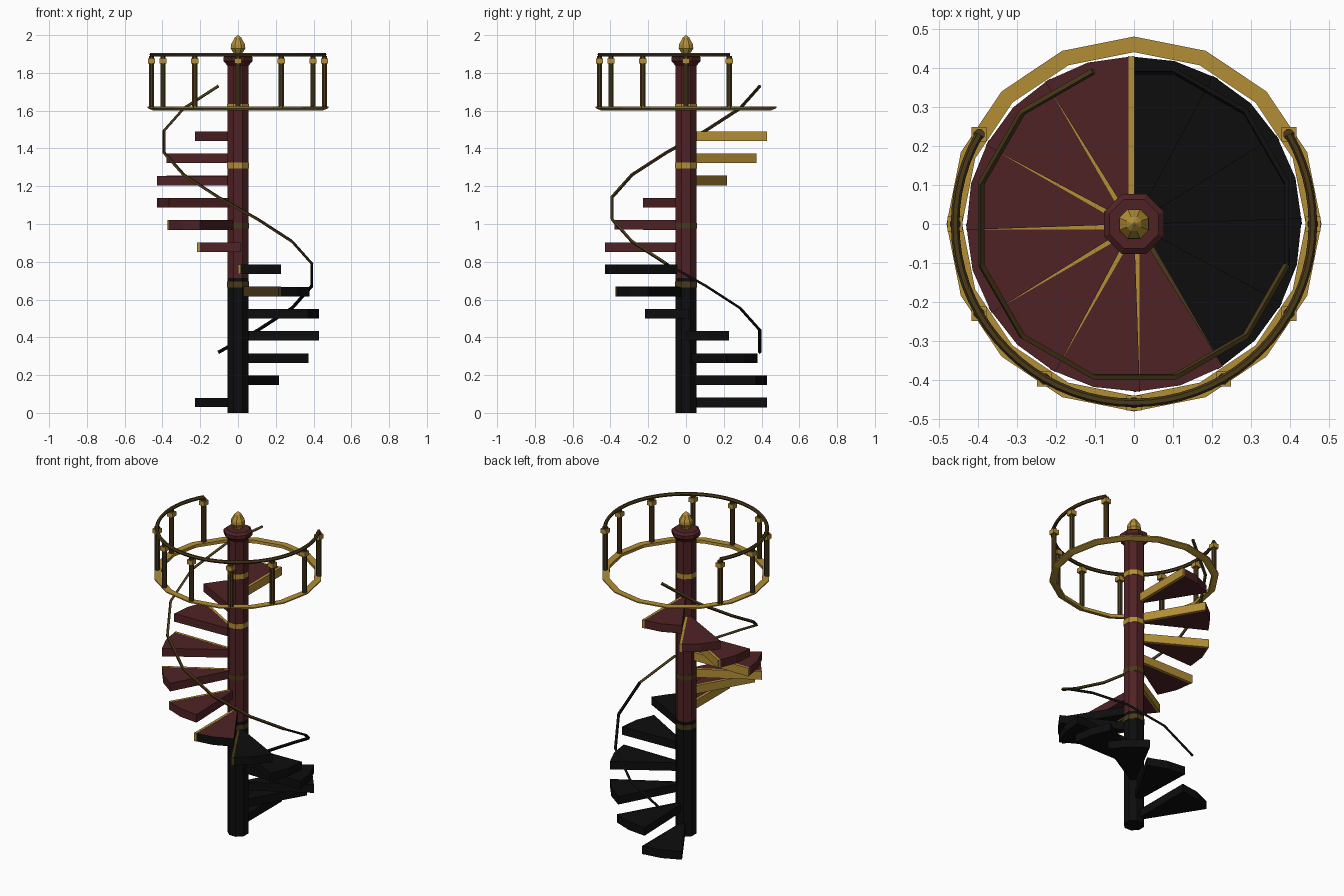
import bpy, bmesh, math
from math import cos, sin, radians, pi

if "Cube" in bpy.data.objects:
    bpy.data.objects.remove(bpy.data.objects["Cube"])


def material(name, rgb):
    m = bpy.data.materials.new(name)
    m.diffuse_color = (*rgb, 1)
    m.use_nodes = True
    m.node_tree.nodes["Principled BSDF"].inputs["Base Color"].default_value = m.diffuse_color
    return m


RED = material("dark_red", (0.080, 0.016, 0.018))
GOLD = material("gold", (0.45, 0.27, 0.035))
BROWN = material("dark_bronze", (0.070, 0.042, 0.010))
BLACK = material("black", (0.004, 0.004, 0.0045))


def finish(bm, name, *mats):
    bmesh.ops.recalc_face_normals(bm, faces=bm.faces)
    me = bpy.data.meshes.new(name)
    bm.to_mesh(me)
    bm.free()
    for m in mats:
        me.materials.append(m)
    ob = bpy.data.objects.new(name, me)
    bpy.context.collection.objects.link(ob)
    return ob


def lathe(name, profile, n, mat, centre=(0, 0), closed=False, turn=0.5):
    """Revolve an (r, z) profile; open profiles get end caps."""
    bm = bmesh.new()
    rings = [[bm.verts.new((centre[0] + r * cos(2 * pi * (i + turn) / n),
                            centre[1] + r * sin(2 * pi * (i + turn) / n), z))
              for i in range(n)] for r, z in profile]
    pairs = list(zip(rings, rings[1:]))
    if closed:
        pairs.append((rings[-1], rings[0]))
    else:
        bm.faces.new(rings[0])
        bm.faces.new(rings[-1])
    for a, b in pairs:
        for i in range(n):
            j = (i + 1) % n
            bm.faces.new((a[i], a[j], b[j], b[i]))
    return finish(bm, name, mat)


def prism(name, pts, z0, z1, *mats):
    bm = bmesh.new()
    lo = [bm.verts.new((x, y, z0)) for x, y in pts]
    hi = [bm.verts.new((x, y, z1)) for x, y in pts]
    bm.faces.new(lo)
    bm.faces.new(hi)
    for i in range(len(pts)):
        j = (i + 1) % len(pts)
        bm.faces.new((lo[i], lo[j], hi[j], hi[i]))
    return finish(bm, name, *mats)


def tube(name, pts, radius, mat, res=0):
    cu = bpy.data.curves.new(name, 'CURVE')
    cu.dimensions = '3D'
    cu.bevel_depth = radius
    cu.bevel_resolution = res
    cu.use_fill_caps = True
    sp = cu.splines.new('POLY')
    sp.points.add(len(pts) - 1)
    for p, co in zip(sp.points, pts):
        p.co = (*co, 1)
    sp.use_smooth = False
    cu.materials.append(mat)
    ob = bpy.data.objects.new(name, cu)
    bpy.context.collection.objects.link(ob)
    bpy.ops.object.select_all(action='DESELECT')
    ob.select_set(True)
    bpy.context.view_layer.objects.active = ob
    bpy.ops.object.convert(target='MESH')
    return ob


def polar(r, deg):
    return (r * cos(radians(deg)), r * sin(radians(deg)))


# Central column, its bands, capital and finial
COL = 0.060
lathe("column_lower", [(COL, 0), (COL, 0.715)], 8, BLACK)
lathe("column_upper", [(COL, 0.715), (COL, 1.85)], 8, RED)
for z, m in ((0.68, BROWN), (0.99, BROWN), (1.31, GOLD), (1.62, GOLD)):
    lathe("column_band", [(COL + 0.002, z - 0.015), (COL + 0.002, z + 0.015)], 8, m)
lathe("capital", [(COL, 1.838), (0.083, 1.862), (0.083, 1.884), (0.068, 1.896)], 8, RED)
lathe("finial", [(0.022, 1.89), (0.026, 1.905), (0.042, 1.93), (0.040, 1.95),
                 (0.020, 1.985), (0.003, 2.0)], 8, GOLD)

# Wedge steps with a nosing strip along the leading edge
RISE, R = 0.1175, 0.43
for k in range(13):
    a = 90 - 30 * k
    z = 0.055 + RISE * k
    outline = [polar(0.05, a), polar(R, a), polar(R, a + 16), polar(R, a + 32),
               polar(0.05, a + 32)]
    step = prism("step", outline, z - 0.025, z + 0.025, BLACK if k < 7 else RED, RED)
    if k == 6:  # the changeover step has a red tread
        for f in step.data.polygons:
            f.material_index = 1 if f.center.z > z + 0.02 else 0
    ux, uy = polar(1, a)
    nx, ny = -uy, ux
    strip = [(ux * r + nx * w, uy * r + ny * w)
             for r, w in ((0.05, -0.001), (R, -0.001), (R - 0.001, 0.014), (0.05, 0.014))]
    prism("step_nosing", strip, z - 0.0255, z + 0.0255,
          BLACK if k < 5 else BROWN if k == 5 else GOLD)

# Spiral handrail, black at the bottom
helix = [(*polar(0.405, 105 - 30 * k), 0.32 + RISE * k) for k in range(13)]
tube("handrail_lower", helix[:5], 0.009, BLACK)
tube("handrail_upper", helix[4:], 0.009, BROWN)

# Landing ring
lathe("landing_ring", [(0.44, 1.602), (0.452, 1.602), (0.48, 1.614), (0.48, 1.621),
                       (0.44, 1.621)], 16, GOLD, closed=True, turn=0)

# Balusters with square caps, and the curved top rail
for i in range(9):
    x, y = polar(0.458, 30 - 30 * i)
    lathe("baluster", [(0.015, 1.615), (0.015, 1.89)], 8, BROWN, centre=(x, y))
    h = 0.019
    prism("baluster_cap", [(x - h, y - h), (x + h, y - h), (x + h, y + h), (x - h, y + h)],
          1.85, 1.877, GOLD)
tube("top_rail", [(*polar(0.458, 30 - 5 * i), 1.897) for i in range(49)], 0.011, BROWN, 1)
